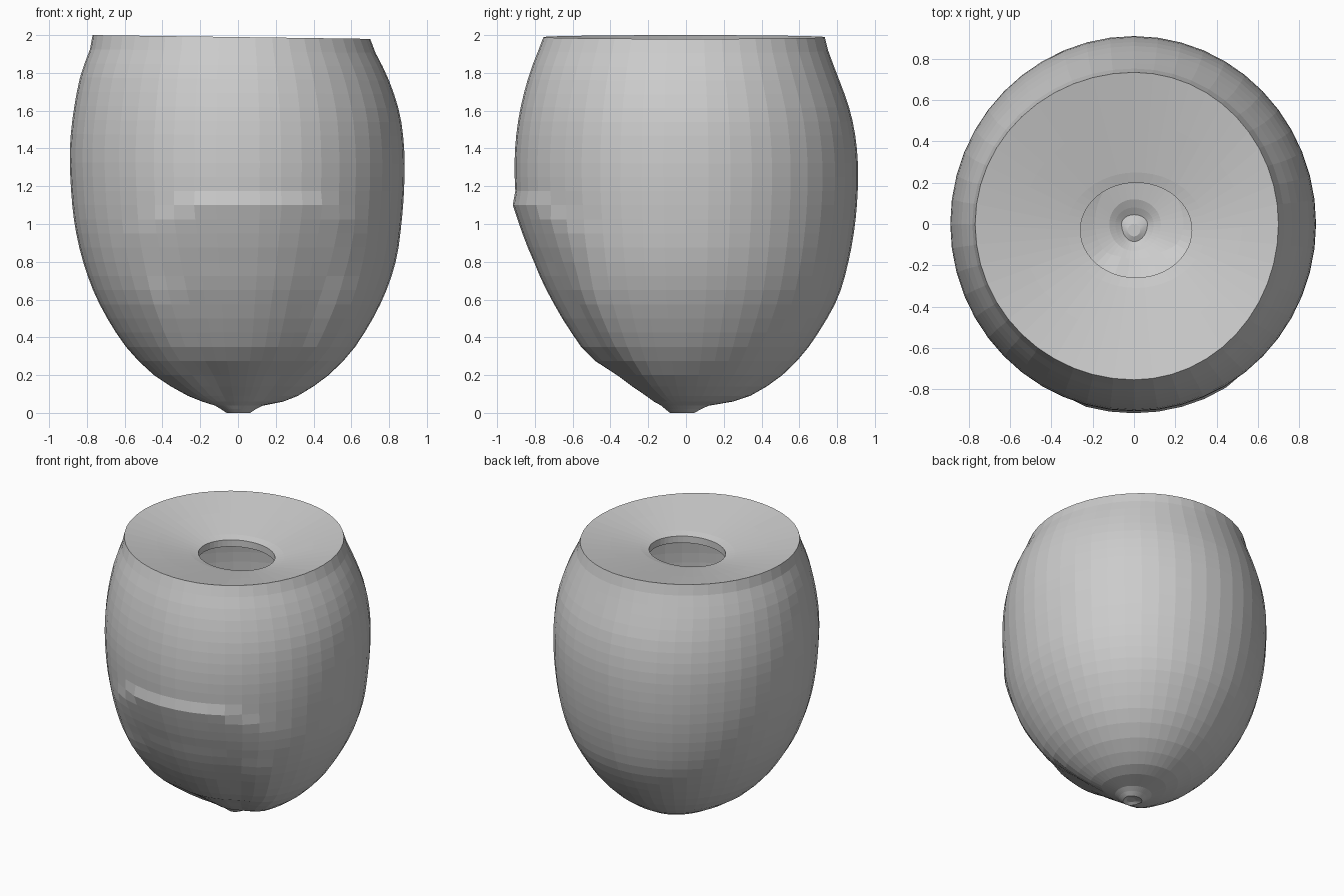
import bpy, bmesh, math
from mathutils import Vector

if "Cube" in bpy.data.objects:
    bpy.data.objects.remove(bpy.data.objects["Cube"])

SEG = 48

# Shell profile: z, then reach to the left, right, front and back
profile = [
    (0.0, .060, .065, .085, .045),
    (0.02, .09, .095, .11, .08),
    (0.038, .12, .13, .13, .12),
    (0.06, .19, .24, .20, .25),
    (0.1, .285, .335, .30, .36),
    (0.2, .445, .48, .475, .51),
    (0.3, .55, .58, .58, .61),
    (0.4, .63, .655, .66, .685),
    (0.6, .745, .765, .785, .80),
    (0.8, .82, .835, .85, .86),
    (1.0, .865, .865, .885, .895),
    (1.2, .885, .88, .905, .91),
    (1.4, .89, .88, .905, .905),
    (1.6, .87, .855, .88, .87),
    (1.8, .83, .79, .83, .80),
    (1.92, .785, .73, .785, .755),
    (2.0, .77, .70, .755, .735),
]
# Flattened front patch: z, change of depth
dent = [(0, 0), (.04, 0), (.06, -.03), (.1, -.08), (.2, -.11), (.3, -.065), (.4, -.07),
        (.6, -.075), (.8, -.045), (.95, -.012), (1.03, .005), (1.1, .02), (1.17, 0), (2, 0)]
# Angle at which the patch ends, by height
spread = [(0, 60), (.2, 60), (.35, 50), (.6, 45), (.9, 55), (1.1, 55), (2, 55)]


def sample(table, z):
    """Smooth lookup of a row at height z."""
    z = min(max(z, table[0][0]), table[-1][0])
    n = len(table)
    i = next(k for k in range(n - 1) if z <= table[k + 1][0])
    p0, p1, p2, p3 = (table[min(max(k, 0), n - 1)] for k in (i - 1, i, i + 1, i + 2))
    h = p2[0] - p1[0]
    t = (z - p1[0]) / h
    out = []
    for c in range(1, len(p1)):
        m1 = (p2[c] - p0[c]) / (p2[0] - p0[0]) * h
        m2 = (p3[c] - p1[c]) / (p3[0] - p1[0]) * h
        out.append((2*t**3 - 3*t*t + 1) * p1[c] + (t**3 - 2*t*t + t) * m1
                   + (3*t*t - 2*t**3) * p2[c] + (t**3 - t*t) * m2)
    return out


def lerp(table, z):
    for (z0, a), (z1, b) in zip(table, table[1:]):
        if z <= z1:
            return a + (b - a) * max(0, z - z0) / (z1 - z0)
    return table[-1][1]


def shell_ring(z):
    left, right, front, back = sample(profile, z)
    pts = []
    for k in range(SEG):
        a = math.tau * k / SEG
        c, s = math.cos(a), math.sin(a)
        x = c * (right if c > 0 else left)
        y = s * (back if s > 0 else front)
        if s < 0:
            off = abs(math.degrees(math.atan2(c, -s)) - 7)
            end = lerp(spread, z)
            w = min(max((end - off) / (end - 25), 0), 1)
            # the ridge above the patch drops towards its sides
            drop = .2 * min(max((off - 22) / 30, 0), 1) * min(max((z - .5) / .3, 0), 1)
            push = lerp(dent, z + drop) * w * w * (3 - 2 * w)
            y -= push * -s
            x += push * c
        tilt = max(0, (z - 1.2) / .8) * .0136 * (x + .77)
        pts.append((x, y, z - tilt))
    return pts


def oval_ring(cx, cy, rx, ry, z):
    return [(cx + rx * math.cos(math.tau * k / SEG),
             cy + ry * math.sin(math.tau * k / SEG), z) for k in range(SEG)]


def loft(name, rings, cap_first=False):
    bm = bmesh.new()
    loops = [[bm.verts.new(p) for p in r] for r in rings]
    for lo, hi in zip(loops, loops[1:]):
        for k in range(SEG):
            j = (k + 1) % SEG
            bm.faces.new((lo[k], lo[j], hi[j], hi[k]))
    if cap_first:
        bm.faces.new(loops[0][::-1])
    me = bpy.data.meshes.new(name)
    bm.to_mesh(me)
    bm.free()
    ob = bpy.data.objects.new(name, me)
    bpy.context.collection.objects.link(ob)
    return ob


# Shell, with a small dimple in the bottom nub
heights = [0, .02, .038, .06, .09, .14] + [.2 + .075 * i for i in range(25)]
loft("shell", [oval_ring(0, -.03, .03, .03, .012)] + [shell_ring(z) for z in heights], True)

# Dished top with an opening and a short lip
rim = shell_ring(2.0)
inner = oval_ring(.01, -.03, .335, .28, 1.895)
mid = [tuple((Vector(p) + Vector(q)) / 2) for p, q in zip(rim, inner)]
loft("dished_top", [rim, mid, inner,
                    oval_ring(.01, -.03, .27, .23, 1.88),
                    oval_ring(.01, -.03, .27, .23, 1.83)])
